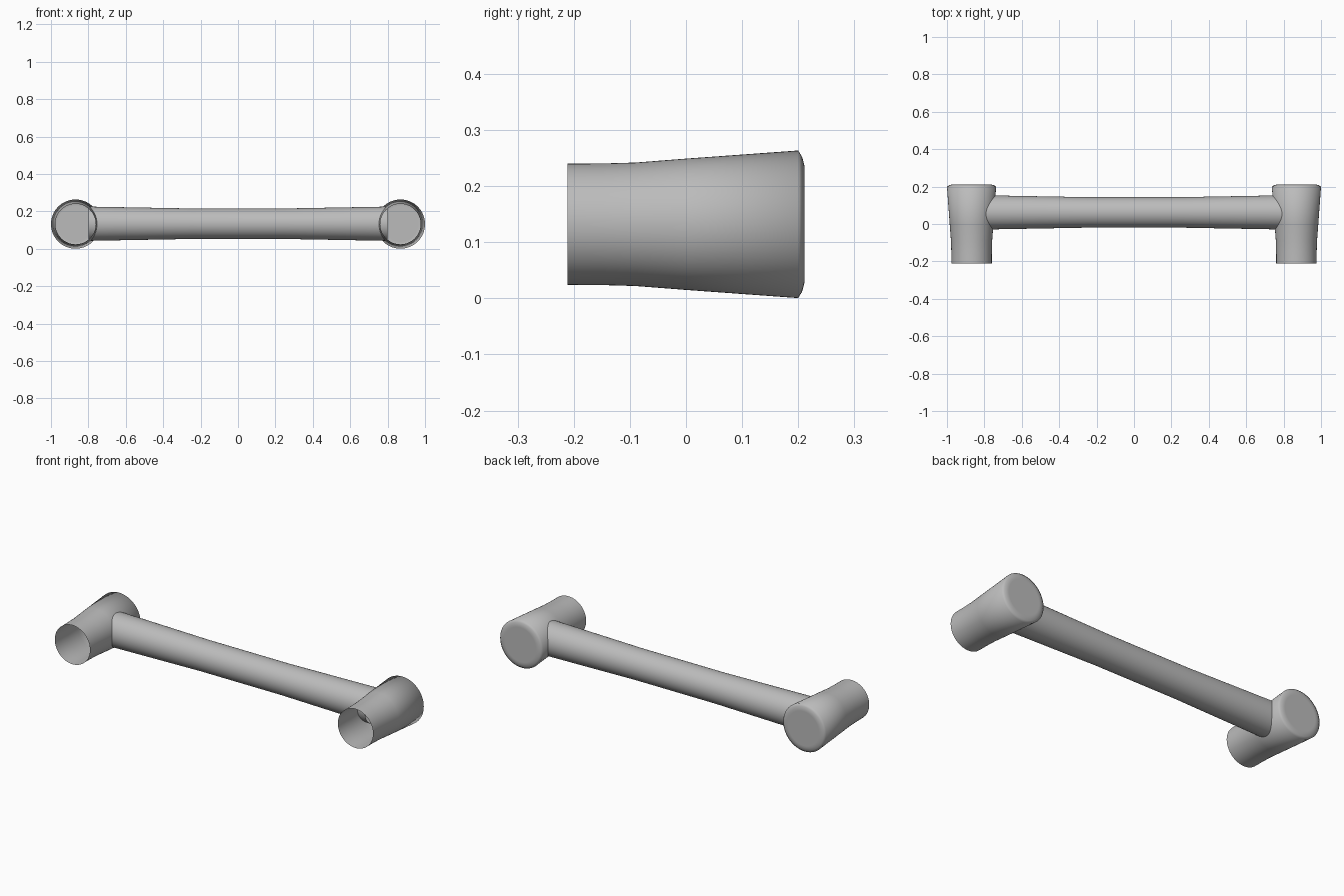
import bpy, bmesh, math

cube = bpy.data.objects.get("Cube")
if cube:
    bpy.data.objects.remove(cube, do_unlink=True)

SIDES = 64
AXIS_HEIGHT = 0.132

metal = bpy.data.materials.new("grey_metal")
metal.use_nodes = True
GREY = (0.5, 0.5, 0.5, 1)
metal.diffuse_color = GREY
metal.node_tree.nodes["Principled BSDF"].inputs["Base Color"].default_value = GREY


def tube(name, profile, place, capped=False):
    """Loft circles of (distance, radius); place maps (distance, u, v) to a point."""
    bm = bmesh.new()
    rings = []
    for dist, radius in profile:
        angles = [math.tau * i / SIDES for i in range(SIDES)]
        rings.append([bm.verts.new(place(dist, radius * math.cos(a), radius * math.sin(a)))
                      for a in angles])
    for a, b in zip(rings, rings[1:]):
        for i in range(SIDES):
            j = (i + 1) % SIDES
            bm.faces.new((a[i], a[j], b[j], b[i]))
    if capped:
        bm.faces.new(rings[-1])
    bmesh.ops.recalc_face_normals(bm, faces=bm.faces)
    # An open sheet may be oriented inward, so check one side face
    bm.faces.ensure_lookup_table()
    face = bm.faces[0]
    centre = place(profile[0][0], 0, 0)
    if sum(n * (c - o) for n, c, o in zip(face.normal, face.calc_center_median(), centre)) < 0:
        bmesh.ops.reverse_faces(bm, faces=bm.faces)
    mesh = bpy.data.meshes.new(name)
    bm.to_mesh(mesh)
    bm.free()
    mesh.materials.append(metal)
    obj = bpy.data.objects.new(name, mesh)
    bpy.context.collection.objects.link(obj)
    bpy.ops.object.select_all(action="DESELECT")
    obj.select_set(True)
    bpy.context.view_layer.objects.active = obj
    bpy.ops.object.shade_smooth_by_angle(angle=math.radians(80))
    return obj


# Flared posts: open at the front, closed with a rounded rim at the back
post_profile = [(-0.211, 0.108), (-0.15, 0.1083), (-0.09, 0.110), (0.0, 0.117),
                (0.2, 0.1315), (0.207, 0.120), (0.211, 0.105), (0.211, 0.095)]
for side, x in (("left", 0.8685), ("right", -0.8685)):
    tube(side + "_post", post_profile,
         lambda d, u, v, x=x: (x + u, d, AXIS_HEIGHT + v), capped=True)

# Grip bar, slightly thinner in the middle, reaching just inside the posts
half = [(0.25, 0.0815), (0.8, 0.0915)]
bar_profile = [(-d, r) for d, r in reversed(half)] + half
tube("grip_bar", bar_profile,
     lambda d, u, v: (d, 0.062 + u, AXIS_HEIGHT + 0.002 + v))
